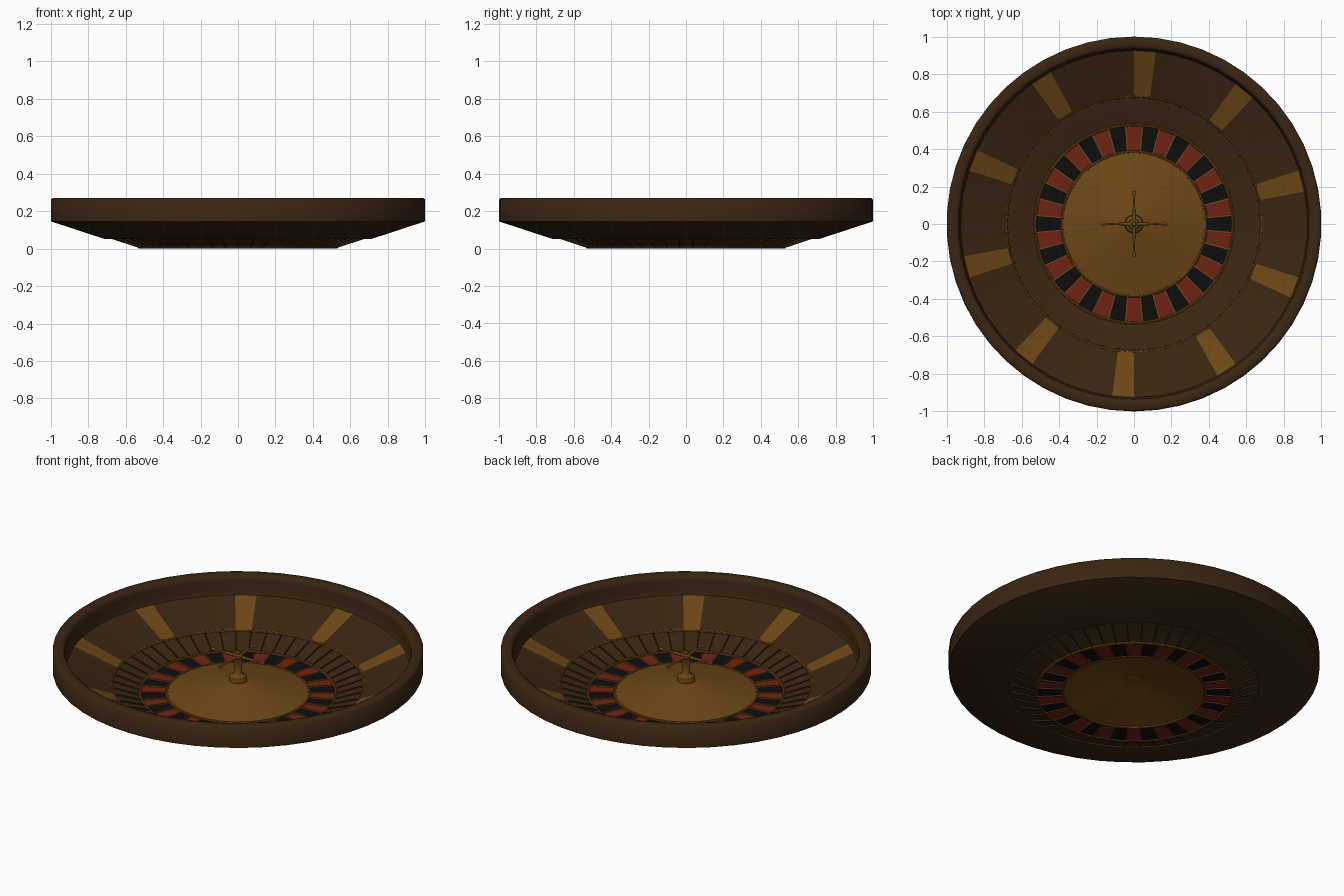
import bpy, bmesh, math
from mathutils import Matrix, Vector

if "Cube" in bpy.data.objects:
    bpy.data.objects.remove(bpy.data.objects["Cube"])


def material(name, rgb):
    m = bpy.data.materials.new(name)
    m.diffuse_color = (*rgb, 1)
    m.use_nodes = True
    m.node_tree.nodes["Principled BSDF"].inputs["Base Color"].default_value = m.diffuse_color
    return m


WOOD = material("dark_wood", (0.042, 0.019, 0.006))
GOLD = material("gold", (0.15, 0.062, 0.008))
RED = material("red", (0.16, 0.016, 0.007))
BLACK = material("black", (0.004, 0.004, 0.004))


def finish(name, bm, mats, angle=40, matrix=None):
    mesh = bpy.data.meshes.new(name)
    if matrix:
        bm.transform(matrix)
    bm.to_mesh(mesh)
    bm.free()
    for m in mats:
        mesh.materials.append(m)
    ob = bpy.data.objects.new(name, mesh)
    bpy.context.collection.objects.link(ob)
    if angle:
        bpy.ops.object.select_all(action='DESELECT')
        ob.select_set(True)
        bpy.context.view_layer.objects.active = ob
        bpy.ops.object.shade_smooth_by_angle(angle=math.radians(angle))
    return ob


def lathe(name, profile, segs, mats, closed=False, phase=90, pick=None, angle=40, matrix=None):
    """Spin (radius, z) points round z; pick(segment) gives the material slot."""
    bm = bmesh.new()
    rings = []
    for i in range(segs):
        a = math.radians(phase) + 2 * math.pi * i / segs
        rings.append([bm.verts.new((r * math.cos(a), r * math.sin(a), z)) for r, z in profile])
    n = len(profile)
    for i in range(segs):
        p, q = rings[i], rings[(i + 1) % segs]
        for j in range(n if closed else n - 1):
            k = (j + 1) % n
            f = bm.faces.new((p[j], p[k], q[k], q[j]))
            f.material_index = pick(i) if pick else 0
    bmesh.ops.remove_doubles(bm, verts=bm.verts, dist=1e-5)
    return finish(name, bm, mats, angle, matrix)


def wire_ring(name, radius, z, thick, mat):
    pts = [(radius + thick * math.cos(-t * math.pi / 4), z + thick * math.sin(-t * math.pi / 4))
           for t in range(8)]
    lathe(name, pts, 100, [mat], closed=True)


def spokes(name, count, start, end, width, height, mat, phase):
    """Thin radial bars running from start to end, both given as (radius, z)."""
    bm = bmesh.new()
    (r0, z0), (r1, z1) = start, end
    slope = math.atan2(z1 - z0, r1 - r0)
    length = math.hypot(r1 - r0, z1 - z0)
    for i in range(count):
        m = (Matrix.Rotation(math.radians(phase) + 2 * math.pi * i / count, 4, 'Z')
             @ Matrix.Translation(((r0 + r1) / 2, 0, (z0 + z1) / 2))
             @ Matrix.Rotation(-slope, 4, 'Y')
             @ Matrix.Diagonal((length, width, height, 1)))
        bmesh.ops.create_cube(bm, size=1, matrix=m)
    finish(name, bm, [mat], None)


# Outer bowl: inner lip, flat-topped rim, wall and sloping underside
lathe("outer_bowl", [(0.925, 0.158), (0.935, 0.185), (0.933, 0.24), (0.938, 0.262), (0.95, 0.27),
                     (0.99, 0.27), (1.0, 0.262), (1.0, 0.145), (0.71, 0.05), (0.675, 0.05)],
      50, [WOOD], angle=60)

# Sloping ball track with ten gold stripes
lathe("ball_track", [(0.685, 0.066), (0.93, 0.16)], 50, [WOOD, GOLD],
      pick=lambda i: int(i % 5 == 4))

# Inner apron with its radial ridges
lathe("apron", [(0.53, 0.01), (0.655, 0.053), (0.685, 0.058)], 50, [WOOD], angle=30)
spokes("apron_ridges", 50, (0.535, 0.0125), (0.67, 0.057), 0.006, 0.014, WOOD, 90)
wire_ring("apron_outer_ring", 0.683, 0.058, 0.008, GOLD)

# Red and black number pockets with dividers and edging
lathe("pockets", [(0.385, 0.006), (0.53, 0.006)], 36, [RED, BLACK], phase=85,
      pick=lambda i: i % 2, angle=None)
spokes("pocket_dividers", 36, (0.385, 0.007), (0.525, 0.007), 0.006, 0.014, GOLD, 85)
wire_ring("pocket_outer_ring", 0.528, 0.008, 0.008, GOLD)
wire_ring("pocket_inner_ring", 0.385, 0.008, 0.008, GOLD)

# Central cone
lathe("centre_cone", [(0.02, 0.09), (0.385, 0.01)], 72, [GOLD])

# Turret: flange, column and finial
lathe("turret", [(0, 0.258), (0.01, 0.255), (0.015, 0.246), (0.01, 0.24), (0.026, 0.236),
                 (0.03, 0.226), (0.024, 0.214), (0.022, 0.13), (0.03, 0.118), (0.046, 0.11),
                 (0.05, 0.1), (0.05, 0.082), (0.03, 0.078), (0, 0.078)], 24, [GOLD])

# Four turned handles
for i in range(4):
    turn = (Matrix.Translation((0, 0, 0.226)) @ Matrix.Rotation(i * math.pi / 2, 4, 'Z')
            @ Matrix.Rotation(math.pi / 2, 4, 'Y'))
    lathe("handle_%d" % (i + 1), [(0, 0.178), (0.007, 0.175), (0.009, 0.166), (0.006, 0.15),
                                  (0.005, 0.12), (0.008, 0.05), (0.01, 0.0)],
          12, [GOLD], matrix=turn)
